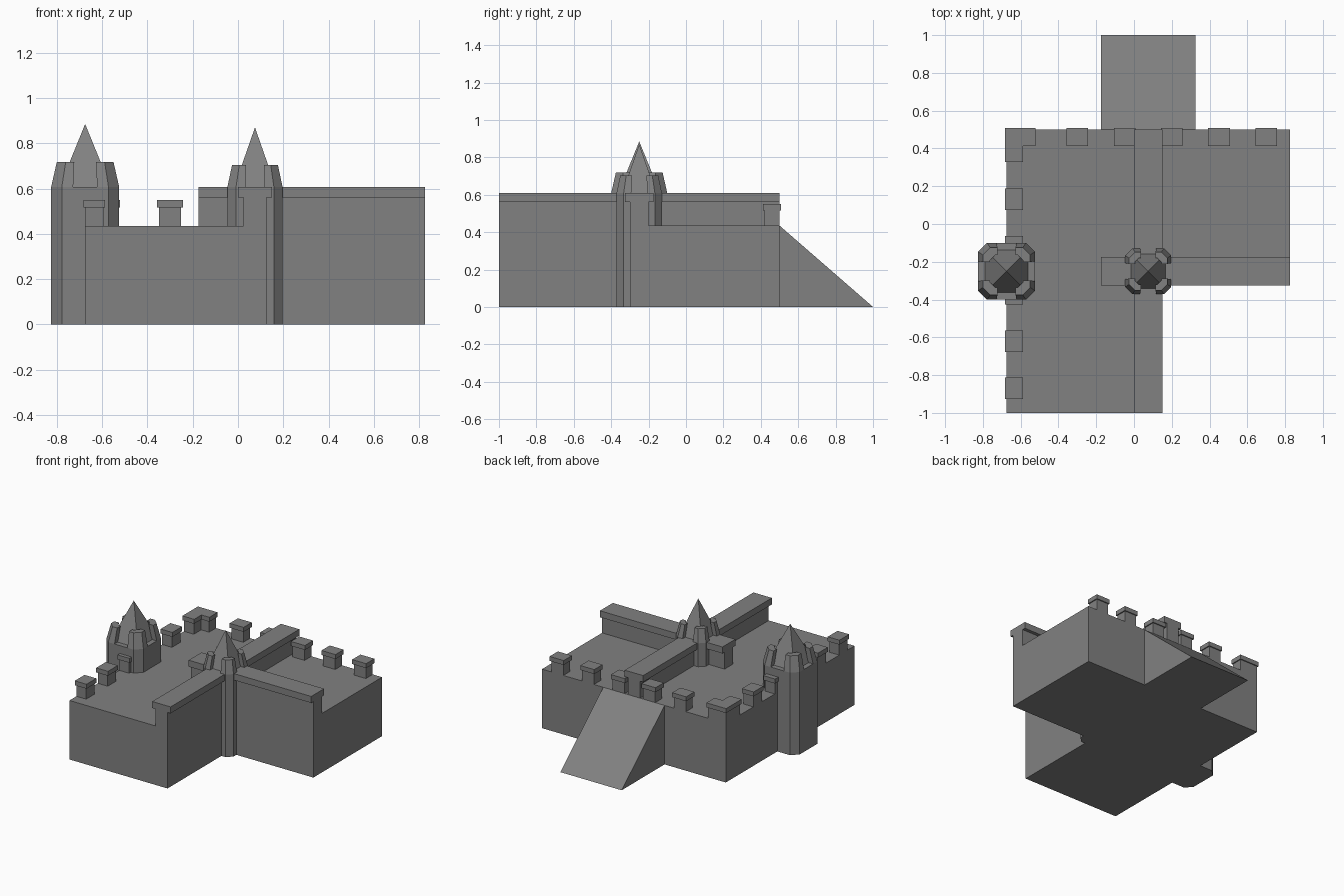
import bpy, bmesh

if "Cube" in bpy.data.objects:
    bpy.data.objects.remove(bpy.data.objects["Cube"])

stone = bpy.data.materials.new("grey stone")
stone.diffuse_color = (0.22, 0.22, 0.22, 1)
stone.use_nodes = True
stone.node_tree.nodes["Principled BSDF"].inputs["Base Color"].default_value = stone.diffuse_color

GROUND, DECK, WALL_TOP = 0.0, 0.435, 0.608


def finish(name, bm):
    bmesh.ops.recalc_face_normals(bm, faces=bm.faces)
    mesh = bpy.data.meshes.new(name)
    bm.to_mesh(mesh)
    bm.free()
    mesh.materials.append(stone)
    obj = bpy.data.objects.new(name, mesh)
    bpy.context.collection.objects.link(obj)
    return obj


def loft(bm, low, high):
    """Close two matching rings of 3D points into a solid."""
    a = [bm.verts.new(p) for p in low]
    b = [bm.verts.new(p) for p in high]
    n = len(a)
    bm.faces.new(a)
    bm.faces.new(b)
    for i in range(n):
        j = (i + 1) % n
        bm.faces.new((a[i], a[j], b[j], b[i]))


def prism(bm, outline, z0, z1):
    loft(bm, [(x, y, z0) for x, y in outline], [(x, y, z1) for x, y in outline])


def rect(x0, x1, y0, y1, grow=0.0):
    return [(x0 - grow, y0 - grow), (x1 + grow, y0 - grow),
            (x1 + grow, y1 + grow), (x0 - grow, y1 + grow)]


# L-shaped fortress platform
L, R, BACK = -0.675, 0.825, 0.5
bm = bmesh.new()
prism(bm, [(L, -1), (0.125, -1), (0.125, -0.3), (R, -0.3), (R, BACK), (L, BACK)], GROUND, DECK)
finish("platform", bm)

# Ramp behind the platform
bm = bmesh.new()
side = [(BACK, 0), (1.0, 0), (BACK, DECK)]
loft(bm, [(-0.175, y, z) for y, z in side], [(0.325, y, z) for y, z in side])
finish("ramp", bm)

# Crossing parapet walls with overhanging coping
for name, core, cap in (
        ("long_wall", rect(0.025, 0.125, -1, BACK), rect(0, 0.15, -1, BACK)),
        ("cross_wall", rect(-0.175, R, -0.3, -0.2), rect(-0.175, R, -0.325, -0.175))):
    bm = bmesh.new()
    prism(bm, core, DECK, 0.56)
    prism(bm, cap, 0.56, WALL_TOP)
    finish(name, bm)

# Capped battlements along the back and left edges
T, G = 0.08, 0.008


def battlement(name, core, cap):
    bm = bmesh.new()
    prism(bm, core, DECK, 0.517)
    prism(bm, cap, 0.517, 0.55)
    finish(name, bm)


for i in range(5):
    x = -0.3 + 0.25 * i
    y = 0.13 - 0.25 * i
    back = (x - 0.049, x + 0.049, BACK - T, BACK)
    left = (L, L + T, y - 0.049, y + 0.049)
    battlement("back_battlement", rect(*back), rect(*back, G))
    battlement("left_battlement", rect(*left), rect(*left, G))


def corner(g):
    x0, y1 = L - g, BACK + g
    x1, y0 = L + T + g, BACK - T - g
    xe, ye = -0.53 + g, 0.335 - g
    return [(x0, y1), (x0, ye), (x1, ye), (x1, y0), (xe, y0), (xe, y1)]


battlement("corner_battlement", corner(0), corner(G))


# Towers: chamfered shaft, four tapering corner crenels, square spire
def tower(name, cx, cy, s, crenel_h, spire_h):
    r, c = 0.15 * s, 0.047 * s
    q = r - c
    octagon = [(cx + x, cy + y) for x, y in (
        (q, r), (r, q), (r, -q), (q, -r), (-q, -r), (-r, -q), (-r, q), (-q, r))]
    bm = bmesh.new()
    prism(bm, octagon, GROUND, WALL_TOP)
    finish(name + "_shaft", bm)

    def ring(outer, inner, gap, z, sx, sy):
        co, ci = c * outer / r, c * inner / r
        pts = [(gap, outer), (outer - co, outer), (outer, outer - co), (outer, gap),
               (inner, gap), (inner, inner - ci), (inner - ci, inner), (gap, inner)]
        return [(cx + sx * x, cy + sy * y, z) for x, y in pts]

    bm = bmesh.new()
    for sx in (-1, 1):
        for sy in (-1, 1):
            loft(bm, ring(r, 0.11 * s, 0.053 * s, WALL_TOP, sx, sy),
                 ring(0.125 * s, 0.087 * s, 0.048 * s, WALL_TOP + crenel_h, sx, sy))
    finish(name + "_crenels", bm)

    h = 0.113 * s
    bm = bmesh.new()
    base = [bm.verts.new((x, y, WALL_TOP)) for x, y in rect(cx - h, cx + h, cy - h, cy + h)]
    tip = bm.verts.new((cx, cy, WALL_TOP + spire_h))
    bm.faces.new(base)
    for i in range(4):
        bm.faces.new((base[i], base[(i + 1) % 4], tip))
    finish(name + "_spire", bm)


tower("large_tower", L, -0.25, 1.0, 0.11, 0.277)
tower("small_tower", 0.075, -0.25, 0.81, 0.096, 0.262)
